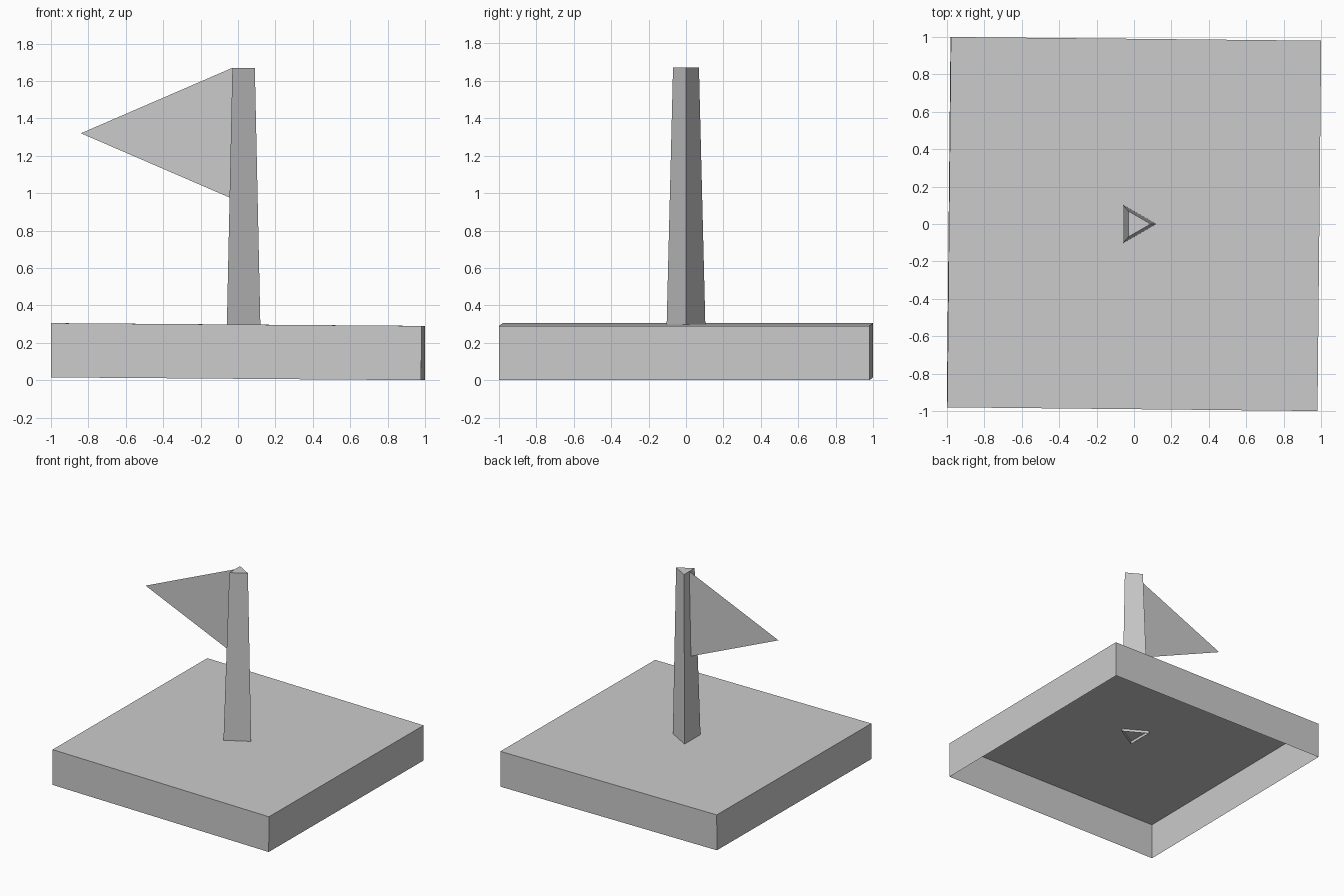
import bpy
import bmesh
import math
from mathutils import Matrix, Vector

cube = bpy.data.objects.get("Cube")
if cube:
    bpy.data.objects.remove(cube, do_unlink=True)

grey = bpy.data.materials.new("plain_grey")
grey.use_nodes = True
GREY = (0.6, 0.6, 0.6, 1)
grey.diffuse_color = GREY
grey.node_tree.nodes["Principled BSDF"].inputs["Base Color"].default_value = GREY


def add_part(name, bm):
    """Turn a bmesh into a flat-shaded grey object."""
    mesh = bpy.data.meshes.new(name)
    bm.to_mesh(mesh)
    bm.free()
    mesh.materials.append(grey)
    obj = bpy.data.objects.new(name, mesh)
    bpy.context.collection.objects.link(obj)
    return obj


def drop_bottom(bm):
    """Leave a shell open underneath."""
    bm.normal_update()
    under = [f for f in bm.faces if f.normal.z < -0.9]
    bmesh.ops.delete(bm, geom=under, context='FACES_ONLY')


# Base: a square slab, hollow underneath and very slightly crooked
bm = bmesh.new()
bmesh.ops.create_cube(bm, size=1, matrix=Matrix.Diagonal((1.98, 1.98, 0.29, 1)))
drop_bottom(bm)
base = add_part("base", bm)
base.location.z = 0.1525
base.rotation_euler = (0, 0.0075, -0.01)

# Pole: a tapered three-sided post, open below, just piercing the base top
bm = bmesh.new()
rings = []
for centre, radius, z in ((0, 0.12, 0.275), (0.01, 0.08, 1.67)):
    rings.append([
        bm.verts.new((centre + radius * math.cos(a), radius * math.sin(a), z))
        for a in (math.tau * i / 3 for i in range(3))
    ])
low, high = rings
for i in range(3):
    j = (i + 1) % 3
    bm.faces.new((low[i], low[j], high[j], high[i]))
bm.faces.new(high)
add_part("pole", bm)

# Flag: a single triangular sheet pointing to the right
bm = bmesh.new()
corners = [(-0.03, 1.67), (-0.84, 1.32), (-0.03, 0.97)]
bm.faces.new([bm.verts.new(Vector((x, 0, z))) for x, z in corners])
add_part("flag", bm)
